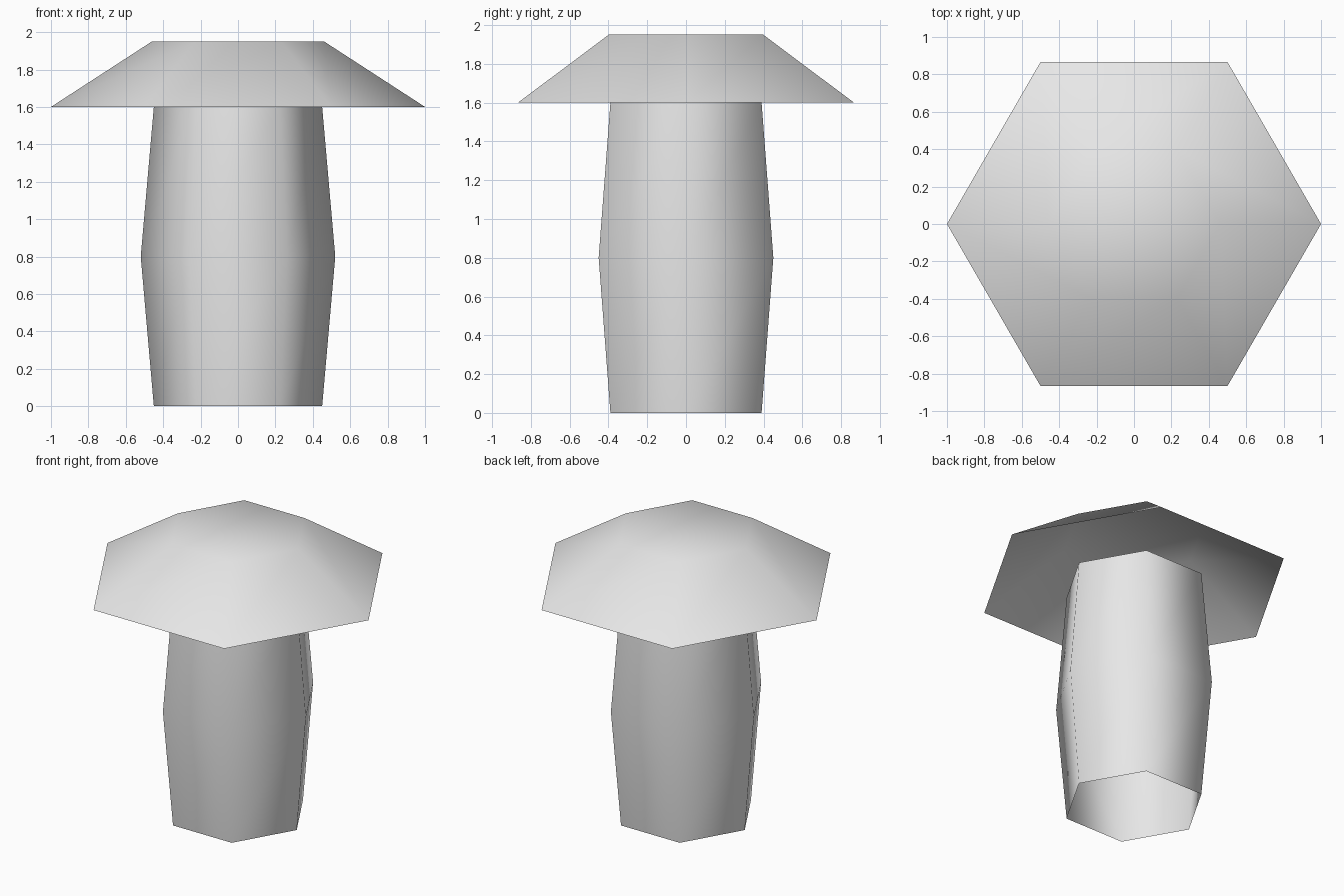
import bpy
import bmesh
from math import cos, sin, tau

SIDES = 6

cube = bpy.data.objects.get("Cube")
if cube:
    bpy.data.objects.remove(cube, do_unlink=True)

# Single plain colour
grey = bpy.data.materials.new("light_grey")
grey.use_nodes = True
grey.diffuse_color = (0.8, 0.8, 0.8, 1)
grey.node_tree.nodes["Principled BSDF"].inputs["Base Color"].default_value = (0.8, 0.8, 0.8, 1)


def hex_shell(name, profile, close_top=False):
    """Loft a smooth six-sided open shell through (radius, height) rings."""
    bm = bmesh.new()
    rings = [[bm.verts.new((r * cos(tau * i / SIDES), r * sin(tau * i / SIDES), z))
              for i in range(SIDES)] for r, z in profile]
    for low, high in zip(rings, rings[1:]):
        for i in range(SIDES):
            j = (i + 1) % SIDES
            bm.faces.new((low[i], low[j], high[j], high[i]))
    if close_top:
        bm.faces.new(rings[-1])
    for face in bm.faces:
        face.smooth = True
    mesh = bpy.data.meshes.new(name)
    bm.to_mesh(mesh)
    bm.free()
    mesh.materials.append(grey)
    obj = bpy.data.objects.new(name, mesh)
    bpy.context.collection.objects.link(obj)
    return obj


# Bulging stem, open at both ends
hex_shell("stem", [(0.45, 0), (0.52, 0.8), (0.45, 1.6)])

# Flat-topped cap, hollow underneath
hex_shell("cap", [(1.0, 1.6), (0.46, 1.95)], close_top=True)
